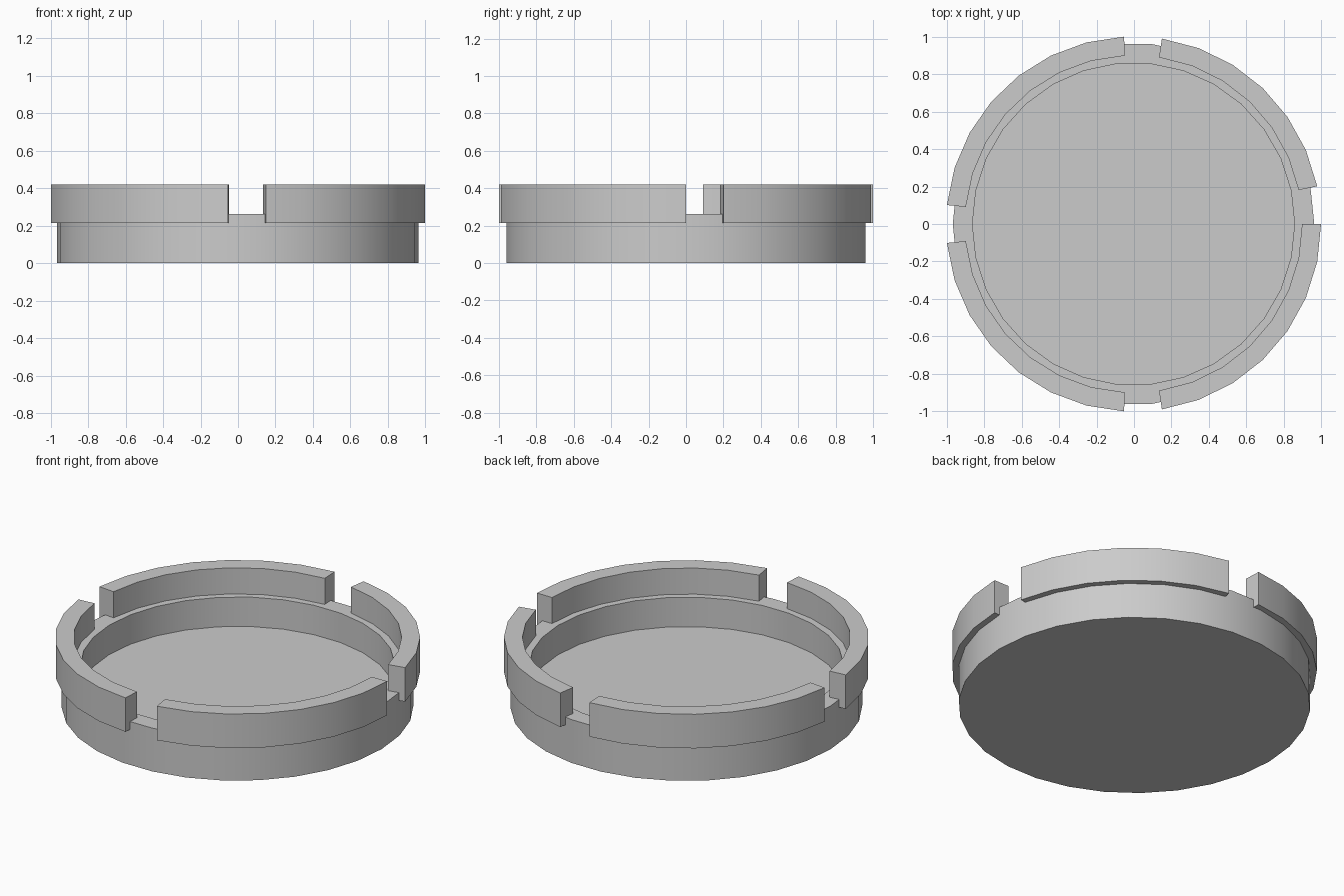
import bpy, math

if "Cube" in bpy.data.objects:
    bpy.data.objects.remove(bpy.data.objects["Cube"])

CX = -0.0026  # shared axis of the dish and the rim


def sweep(name, profile, sides, first, last):
    """Sweep a closed (radius, z) profile from one step to another around the axis."""
    full = last - first == sides
    steps = range(first, last if full else last + 1)
    n = len(profile)
    verts = []
    for k in steps:
        a = 2 * math.pi * k / sides
        verts += [(CX + r * math.cos(a), r * math.sin(a), z) for r, z in profile]
    rings = len(steps)
    faces = []
    for i in range(rings if full else rings - 1):
        j = (i + 1) % rings
        for p in range(n if not full else n - 1):
            q = (p + 1) % n
            faces.append((i * n + p, j * n + p, j * n + q, i * n + q))
    if full:
        # bottom and floor discs close the open ends of the profile
        faces.append([i * n for i in reversed(range(rings))])
        faces.append([i * n + n - 1 for i in range(rings)])
    else:
        # end caps of a rim segment
        faces.append(list(range(n)))
        faces.append([(rings - 1) * n + p for p in reversed(range(n))])
    mesh = bpy.data.meshes.new(name)
    mesh.from_pydata(verts, [], faces)
    obj = bpy.data.objects.new(name, mesh)
    bpy.context.collection.objects.link(obj)
    bpy.ops.object.select_all(action='DESELECT')
    obj.select_set(True)
    bpy.context.view_layer.objects.active = obj
    bpy.ops.object.shade_smooth_by_angle(angle=math.radians(30))
    return obj


# Shallow dish: outer wall, flat lip, inner wall, floor
sweep("dish", [(0.965, 0), (0.965, 0.262), (0.86, 0.262), (0.86, 0.084)], 30, 0, 30)

# Raised rim, split into four segments by one-step notches
rim_profile = [(0.9, 0.214), (1.0013, 0.214), (1.0013, 0.42), (0.9, 0.42)]
for i, (a, b) in enumerate([(1, 7), (8, 15), (16, 23), (24, 31)]):
    sweep(f"rim_segment_{i + 1}", rim_profile, 31, a, b)
